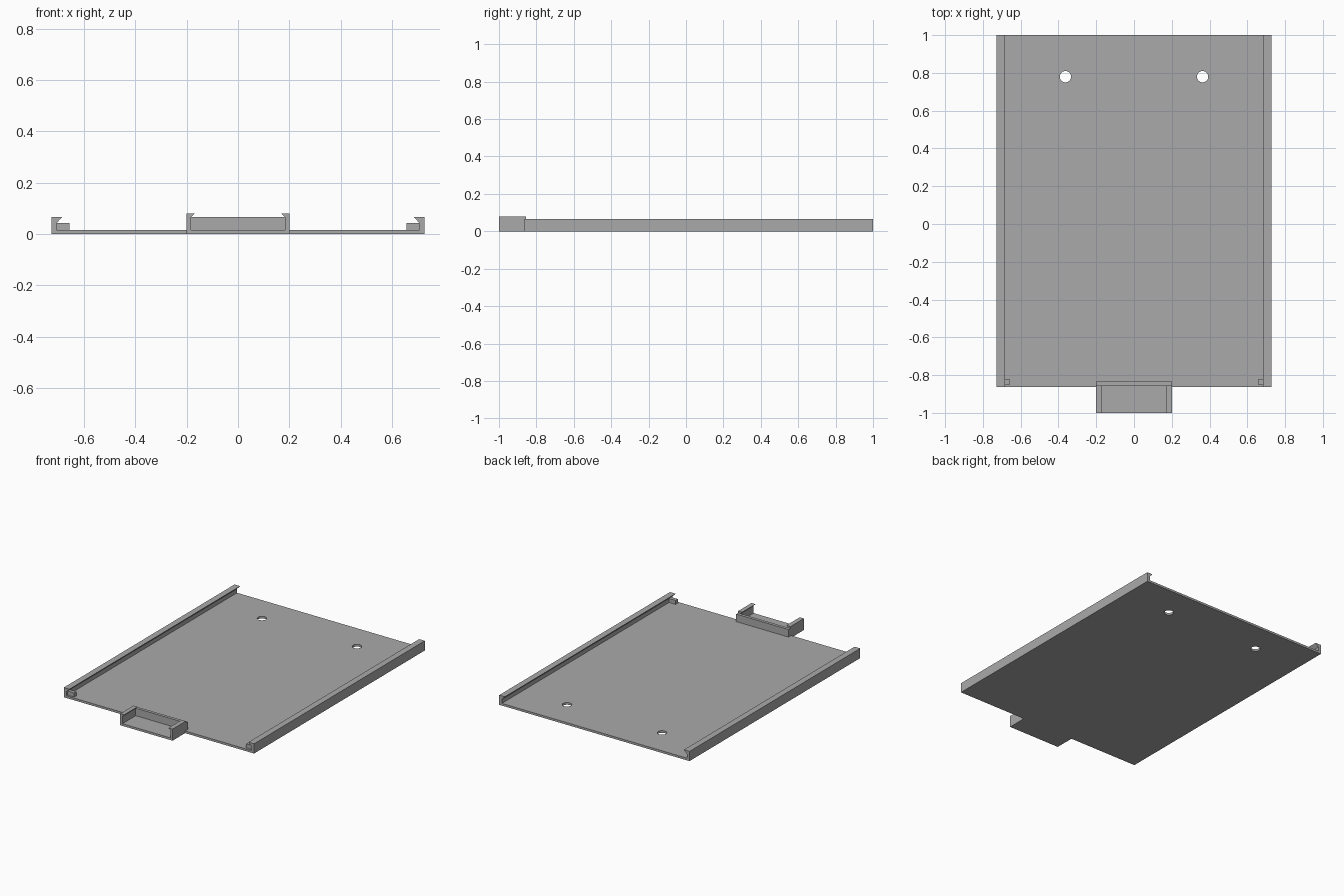
import bpy
import bmesh
from mathutils import Vector

cube = bpy.data.objects.get("Cube")
if cube:
    bpy.data.objects.remove(cube, do_unlink=True)

grey = bpy.data.materials.new("plain grey")
grey.use_nodes = True
colour = (0.4, 0.4, 0.4, 1)
grey.diffuse_color = colour
grey.node_tree.nodes["Principled BSDF"].inputs["Base Color"].default_value = colour

BASE = 0.015
FRONT = -0.863


def extrude(name, points, direction):
    """Make a solid by sweeping a flat outline along a direction."""
    bm = bmesh.new()
    face = bm.faces.new([bm.verts.new(p) for p in points])
    swept = bmesh.ops.extrude_face_region(bm, geom=[face])
    verts = [g for g in swept["geom"] if isinstance(g, bmesh.types.BMVert)]
    bmesh.ops.translate(bm, verts=verts, vec=Vector(direction))
    bmesh.ops.recalc_face_normals(bm, faces=bm.faces)
    mesh = bpy.data.meshes.new(name)
    bm.to_mesh(mesh)
    bm.free()
    mesh.materials.append(grey)
    obj = bpy.data.objects.new(name, mesh)
    bpy.context.collection.objects.link(obj)
    return obj


def along_y(name, profile, y0, y1, side=1):
    return extrude(name, [(side * x, y0, z) for x, z in profile], (0, y1 - y0, 0))


def rect(x0, x1, z0, z1):
    return [(x0, z0), (x1, z0), (x1, z1), (x0, z1)]


# Base plate with the front tab
half = [(0.2, -1), (0.2, FRONT), (0.727, FRONT), (0.727, 1)]
outline = half + [(-x, y) for x, y in reversed(half)]
plate = extrude("base_plate", [(x, y, 0) for x, y in outline], (0, 0, BASE))

# Two round mounting holes
for x in (-0.363, 0.363):
    bpy.ops.mesh.primitive_cylinder_add(vertices=32, radius=0.03, depth=0.2, location=(x, 0.78, 0))
    cutter = bpy.context.object
    cutter.name = "hole_cutter"
    cutter.hide_render = True
    cutter.hide_set(True)
    cutter.display_type = 'WIRE'
    cut = plate.modifiers.new("mounting hole", 'BOOLEAN')
    cut.object = cutter
    cut.operation = 'DIFFERENCE'
    cut.solver = 'EXACT'
bpy.context.view_layer.objects.active = plate
for name in [m.name for m in plate.modifiers]:
    bpy.ops.object.modifier_apply(modifier=name)
for obj in [o for o in bpy.data.objects if o.name.startswith("hole_cutter")]:
    bpy.data.objects.remove(obj, do_unlink=True)

# Hooked profiles of the long rails and of the short clip walls
rail = [(0.727, BASE), (0.727, 0.067), (0.684, 0.067), (0.707, 0.043), (0.707, BASE)]
clip = [(0.2, BASE), (0.2, 0.08), (0.169, 0.08), (0.183, 0.066), (0.183, BASE)]
for label, side in (("left", 1), ("right", -1)):
    along_y(label + "_rail", rail, FRONT, 1, side)
    along_y(label + "_stop", rect(0.657, 0.707, BASE, 0.043), -0.849, -0.824, side)
    along_y(label + "_clip_wall", clip, -1, -0.855, side)

# Low wall closing the back of the clip
along_y("clip_back_wall", rect(-0.2, 0.2, BASE, 0.067), -0.855, -0.834)
